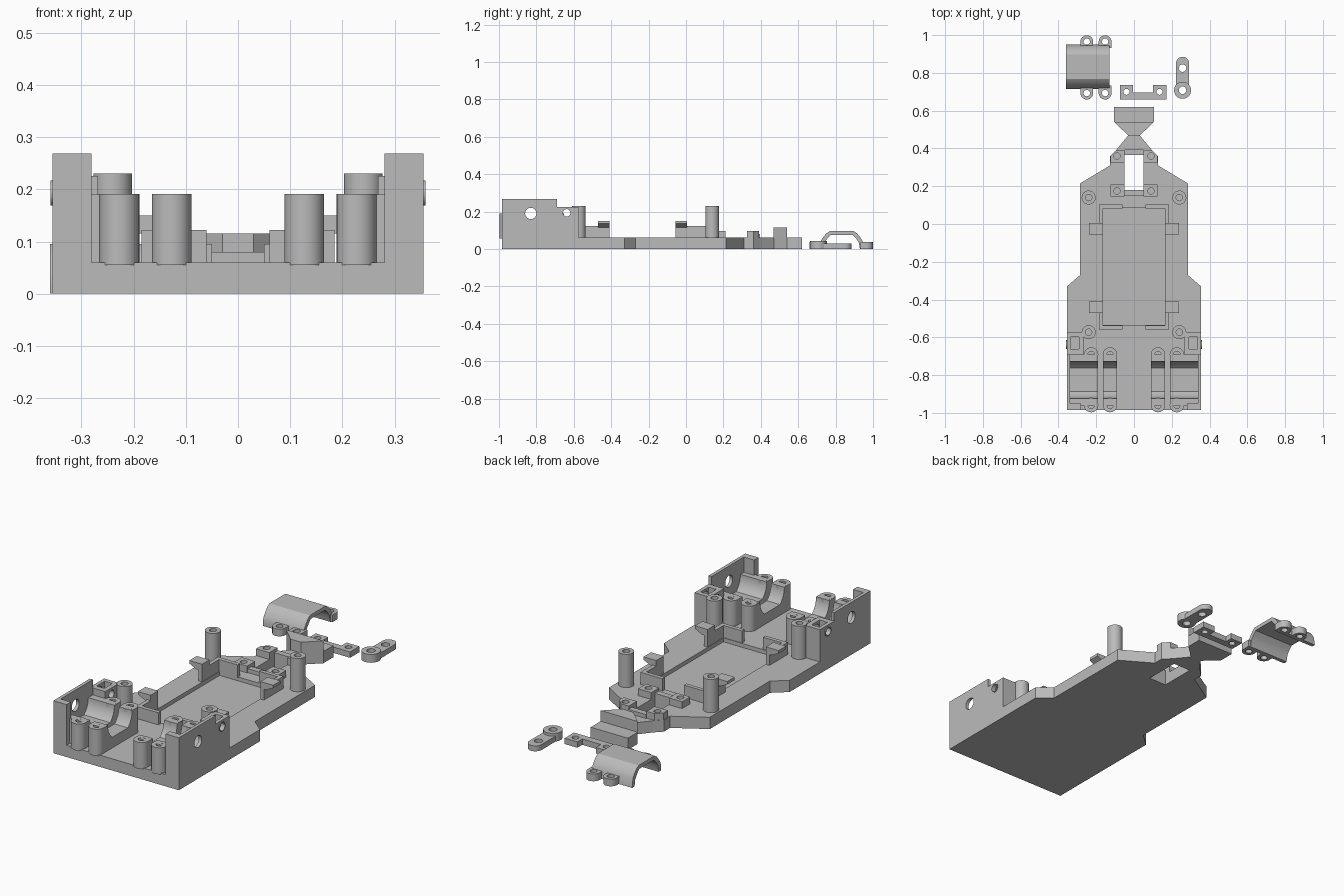
import bpy, bmesh, math
from mathutils import Vector

if "Cube" in bpy.data.objects:
    bpy.data.objects.remove(bpy.data.objects["Cube"])

grey = bpy.data.materials.new("light_grey")
grey.diffuse_color = (0.5, 0.5, 0.5, 1)
grey.use_nodes = True
grey.node_tree.nodes["Principled BSDF"].inputs["Base Color"].default_value = grey.diffuse_color


def prism(name, pts, lo, hi, axis="z"):
    """Extrude a 2D outline: (x, y) along z, (y, z) along x, or (x, z) along y."""
    place = {"z": lambda a, b, h: (a, b, h),
             "x": lambda a, b, h: (h, a, b),
             "y": lambda a, b, h: (a, h, b)}[axis]
    bm = bmesh.new()
    face = bm.faces.new([bm.verts.new(place(a, b, lo)) for a, b in pts])
    ext = bmesh.ops.extrude_face_region(bm, geom=[face])
    move = Vector(place(0, 0, hi - lo))
    bmesh.ops.translate(bm, vec=move, verts=[v for v in ext["geom"] if isinstance(v, bmesh.types.BMVert)])
    bmesh.ops.recalc_face_normals(bm, faces=bm.faces)
    me = bpy.data.meshes.new(name)
    bm.to_mesh(me)
    bm.free()
    ob = bpy.data.objects.new(name, me)
    bpy.context.collection.objects.link(ob)
    me.materials.append(grey)
    return ob


def box(name, x0, x1, y0, y1, z0, z1):
    return prism(name, [(x0, y0), (x1, y0), (x1, y1), (x0, y1)], z0, z1)


def arc(cx, cy, r, a0, a1, n):
    return [(cx + r * math.cos(math.radians(a0 + (a1 - a0) * i / n)),
             cy + r * math.sin(math.radians(a0 + (a1 - a0) * i / n))) for i in range(n + 1)]


def cyl(name, a, b, r, lo, hi, axis="z", n=32):
    return prism(name, arc(a, b, r, 0, 360, n)[:-1], lo, hi, axis)


def cut(ob, *cutters):
    for c in cutters:
        c.hide_render = True
        m = ob.modifiers.new("cut", "BOOLEAN")
        m.operation, m.solver, m.object = "DIFFERENCE", "EXACT", c
    bpy.context.view_layer.update()
    new = bpy.data.meshes.new_from_object(ob.evaluated_get(bpy.context.evaluated_depsgraph_get()))
    ob.modifiers.clear()
    ob.data = new
    for c in cutters:
        bpy.data.objects.remove(c)
    return ob


def mirrored(ob):
    ob.modifiers.new("mirror", "MIRROR")
    return ob


def smooth(ob):
    bpy.ops.object.select_all(action="DESELECT")
    ob.select_set(True)
    bpy.context.view_layer.objects.active = ob
    bpy.ops.object.shade_smooth_by_angle(angle=math.radians(30))
    return ob


def post(name, x, y, r, z0, z1, hole=0.017, depth=0.1):
    ob = cyl(name, x, y, r, z0, z1)
    return smooth(cut(ob, cyl("drill", x, y, hole, z1 - depth, z1 + 0.1, n=20)))


FLOOR = 0.06

# Base plate with bumper neck, steering slot and battery recess
half = [(0.355, -0.985), (0.355, -0.33), (0.285, -0.27), (0.285, 0.215), (0.127, 0.31),
        (0.127, 0.36), (0.09, 0.397), (0.03, 0.47), (0.105, 0.54), (0.105, 0.62)]
base = prism("base_plate", half + [(-x, y) for x, y in reversed(half)], 0, FLOOR)
cut(base, box("slot", -0.05, 0.05, 0.18, 0.365, -0.1, 0.2),
    box("recess", -0.163, 0.163, -0.535, 0.085, 0.04, 0.2))

# Raised bumper wedge
prism("bumper_block", [(-0.03, 0.468), (0.03, 0.468), (0.105, 0.54), (-0.105, 0.54)], 0.055, 0.115)

# Steering mounts and their cross bars
for tag, y0, y1, hy in (("rear", 0.145, 0.21, 0.175), ("front", 0.325, 0.39, 0.36)):
    pts = [(0.05, y0), (0.125, y0), (0.125, y1), (0.05, y1)]
    if tag == "front":
        pts = [(0.05, y0), (0.125, y0), (0.125, 0.36), (0.095, y1), (0.05, y1)]
    m = prism(tag + "_steering_mount", pts, 0.055, 0.095)
    mirrored(smooth(cut(m, cyl("drill", 0.09, hy, 0.017, 0.03, 0.2, n=20))))
box("rear_cross_bar", -0.051, 0.051, 0.15, 0.18, 0.05, 0.08)
box("front_cross_bar", -0.051, 0.051, 0.365, 0.395, 0.05, 0.08)

# Battery corner brackets with outward hooks
for tag, ye, s, yc in (("front", 0.103, -1, -0.055), ("rear", -0.558, 1, -0.47)):
    yi = ye + s * 0.02
    yt = -0.055 if s < 0 else -0.41
    mirrored(prism(tag + "_battery_bracket",
                   [(0.06, ye), (0.185, ye), (0.185, yt), (0.165, yt), (0.165, yi), (0.06, yi)], 0.055, 0.122))
    mirrored(prism(tag + "_battery_hook",
                   [(0.165, 0.12), (0.185, 0.115), (0.195, 0.115), (0.237, 0.135), (0.237, 0.15), (0.165, 0.15)],
                   yc, yc + 0.06, "y"))

# Body posts
mirrored(post("front_body_post", 0.24, 0.14, 0.037, 0.055, 0.23))
mirrored(post("rear_body_post", 0.24, -0.573, 0.037, 0.055, 0.23))

# Motor cradles: rounded sides with a flat bottom
cy, cz, r = -0.825, 0.19, 0.098
cavity = arc(cy, cz, r, 0, -50, 8) + arc(cy, cz, r, -130, -180, 8)
profile = [(-0.69, 0.055), (-0.69, cz)] + cavity + [(-0.96, cz), (-0.96, 0.055)]
mirrored(smooth(prism("inner_motor_cradle", profile, 0.09, 0.165, "x")))
mirrored(smooth(prism("outer_motor_cradle", profile, 0.19, 0.345, "x")))
for tag, x in (("inner", 0.127), ("outer", 0.227)):
    for side, y in (("rear", -0.691), ("front", -0.959)):
        mirrored(post(f"{tag}_{side}_cradle_post", x, y, 0.038, 0.055, 0.1905))

# Side wall with front return and axle hole
wall = prism("side_wall", [(0.28, -0.985), (0.355, -0.985), (0.355, -0.69), (0.338, -0.69),
                           (0.338, -0.95), (0.28, -0.95)], 0.055, 0.268)
mirrored(smooth(cut(wall, cyl("axle_hole", -0.83, 0.19, 0.03, 0.3, 0.5, "x"))))

# Hollow side box with a bored boss
side_box = box("side_box", 0.268, 0.355, -0.69, -0.575, 0.055, 0.225)
mirrored(smooth(cut(side_box, box("pocket", 0.292, 0.336, -0.662, -0.598, 0.07, 0.4),
                    cyl("bore", -0.638, 0.193, 0.02, 0.2, 0.5, "x"))))
boss = cyl("side_boss", -0.638, 0.193, 0.024, 0.345, 0.359, "x")
mirrored(smooth(cut(boss, cyl("bore", -0.638, 0.193, 0.02, 0.2, 0.5, "x"))))

# Loose motor cap: arched shell with four screw ears
cap = [(0.715, 0.025), (0.722, 0.045), (0.735, 0.065), (0.75, 0.083), (0.768, 0.095),
       (0.897, 0.095), (0.915, 0.083), (0.93, 0.065), (0.943, 0.045), (0.95, 0.0),
       (0.93, 0.0), (0.924, 0.035), (0.91, 0.055), (0.892, 0.075),
       (0.773, 0.075), (0.755, 0.055), (0.741, 0.035), (0.735, 0.0), (0.715, 0.0)]
smooth(prism("motor_cap", cap, -0.36, -0.13, "x"))
for side, y, yin, a0 in (("rear", 0.965, 0.932, 0), ("front", 0.693, 0.733, 180)):
    for i, x in enumerate((-0.25, -0.153)):
        pts = arc(x, y, 0.034, a0, a0 + 180, 16)
        pts += [(pts[-1][0], yin), (pts[0][0], yin)]
        ear = prism(f"{side}_cap_ear_{i + 1}", pts, 0, 0.037)
        smooth(cut(ear, cyl("drill", x, y, 0.017, -0.1, 0.1, n=20)))

# Loose steering strap
strap = prism("steering_strap", [(-0.075, 0.66), (0.172, 0.66), (0.172, 0.735), (0.1, 0.735), (0.1, 0.695),
                                 (-0.005, 0.695), (-0.005, 0.735), (-0.075, 0.735)], 0, 0.03)
smooth(cut(strap, *[cyl("drill", x, 0.7, 0.016, -0.1, 0.1, n=20) for x in (-0.04, 0.135)]))

# Loose lever arm with a round boss
arm = prism("lever_arm", arc(0.257, 0.85, 0.035, 0, 180, 16) + [(0.222, 0.71), (0.292, 0.71)], 0, 0.028)
smooth(cut(arm, *[cyl("drill", 0.257, y, 0.02, -0.1, 0.1, n=20) for y in (0.825, 0.71)]))
post("lever_boss", 0.257, 0.708, 0.045, 0, 0.042, 0.02, 0.1)
